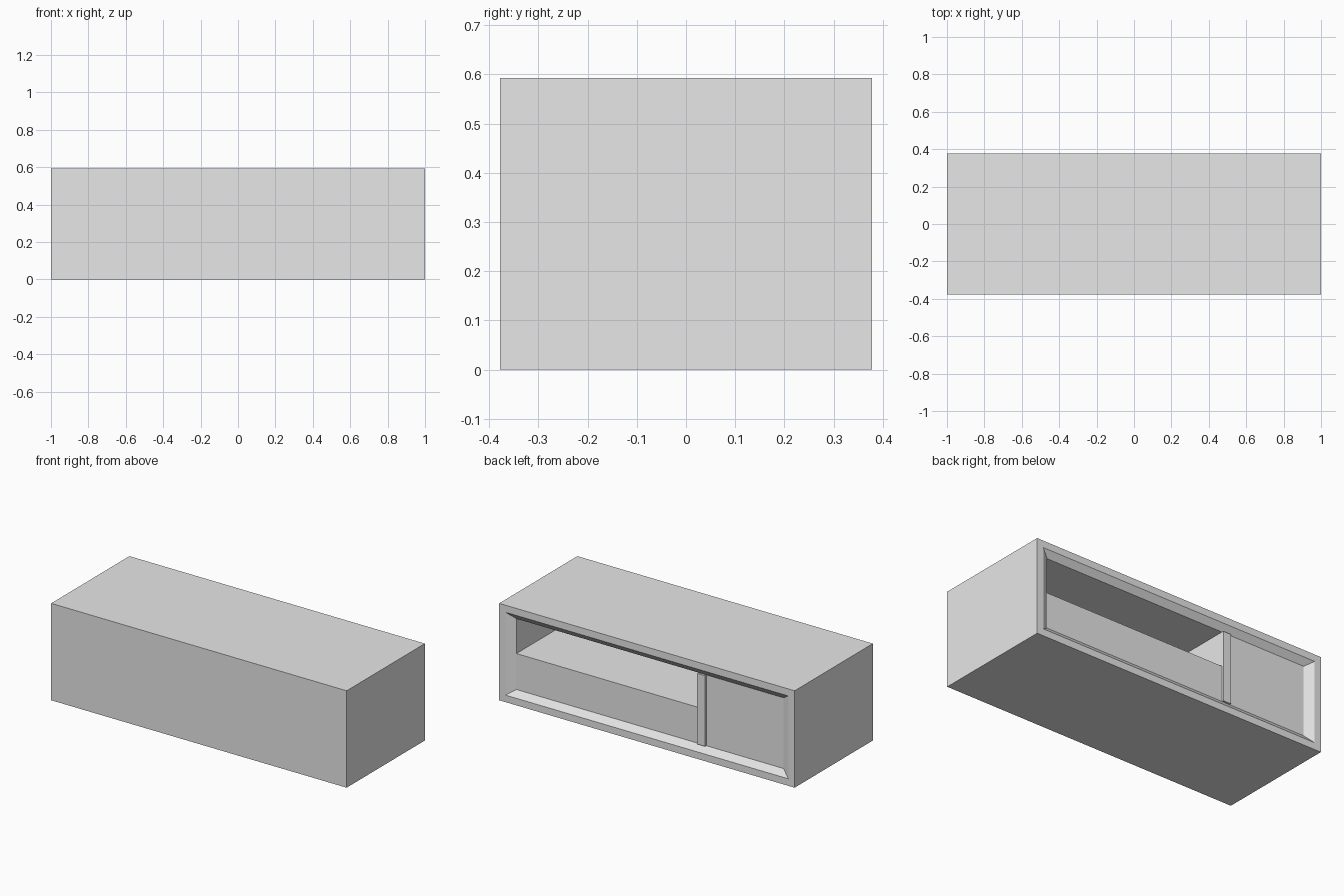
import bpy
import bmesh
from mathutils import Matrix, Vector

default = bpy.data.objects.get("Cube")
if default:
    bpy.data.objects.remove(default)

LENGTH, DEPTH, HEIGHT = 2.0, 0.756, 0.593
RIM = 0.043          # flat border around the open side
PANEL_Y = 0.348      # plane of the recessed panels
DIVIDER_X = -0.328   # niche side of the upright
SHELF_Z = 0.30       # floor of the open niche
NICHE_DEPTH = 0.65

grey = bpy.data.materials.new("light_grey")
grey.use_nodes = True
grey.diffuse_color = (0.8, 0.8, 0.8, 1)
grey.node_tree.nodes["Principled BSDF"].inputs["Base Color"].default_value = (0.8, 0.8, 0.8, 1)


def add_box(bm, low, high):
    low, high = Vector(low), Vector(high)
    matrix = Matrix.Translation((low + high) / 2) @ Matrix.Diagonal((*(high - low), 1))
    bmesh.ops.create_cube(bm, size=1, matrix=matrix)


def finish(bm, name):
    bmesh.ops.recalc_face_normals(bm, faces=bm.faces[:])
    mesh = bpy.data.meshes.new(name)
    bm.to_mesh(mesh)
    bm.free()
    mesh.materials.append(grey)
    obj = bpy.data.objects.new(name, mesh)
    bpy.context.collection.objects.link(obj)


# Cabinet body with a flat rim and a sloped reveal on the back
bm = bmesh.new()
add_box(bm, (-LENGTH / 2, -DEPTH / 2, 0), (LENGTH / 2, DEPTH / 2, HEIGHT))
bmesh.ops.recalc_face_normals(bm, faces=bm.faces[:])
panel = max(bm.faces, key=lambda f: f.calc_center_median().y)
bmesh.ops.inset_individual(bm, faces=[panel], thickness=RIM, use_even_offset=True)
bmesh.ops.inset_individual(bm, faces=[panel], thickness=0.037, use_even_offset=True)
for v in panel.verts:
    v.co.x -= 0.016 if v.co.x > 0 else -0.016
    v.co.y = PANEL_Y

# Split the panel and sink its upper part to form the open niche
for point, normal in (((DIVIDER_X, 0, 0), (1, 0, 0)), ((0, 0, SHELF_Z), (0, 0, 1))):
    faces = [f for f in bm.faces if all(abs(v.co.y - PANEL_Y) < 1e-4 for v in f.verts)]
    if normal[2]:
        faces = [f for f in faces if f.calc_center_median().x > DIVIDER_X]
    geom = faces + list({e for f in faces for e in f.edges}) + list({v for f in faces for v in f.verts})
    bmesh.ops.bisect_plane(bm, geom=geom, plane_co=point, plane_no=normal)
niche = [f for f in bm.faces
         if all(abs(v.co.y - PANEL_Y) < 1e-4 for v in f.verts)
         and f.calc_center_median().x > DIVIDER_X
         and f.calc_center_median().z > SHELF_Z]
bmesh.ops.inset_individual(bm, faces=niche, thickness=0, depth=-NICHE_DEPTH)
finish(bm, "cabinet_body")

# Upright between the niche and the closed section, slightly proud
bm = bmesh.new()
add_box(bm, (DIVIDER_X - 0.053, PANEL_Y - 0.02, 0.08), (DIVIDER_X, PANEL_Y + 0.012, 0.513))
finish(bm, "divider_post")
